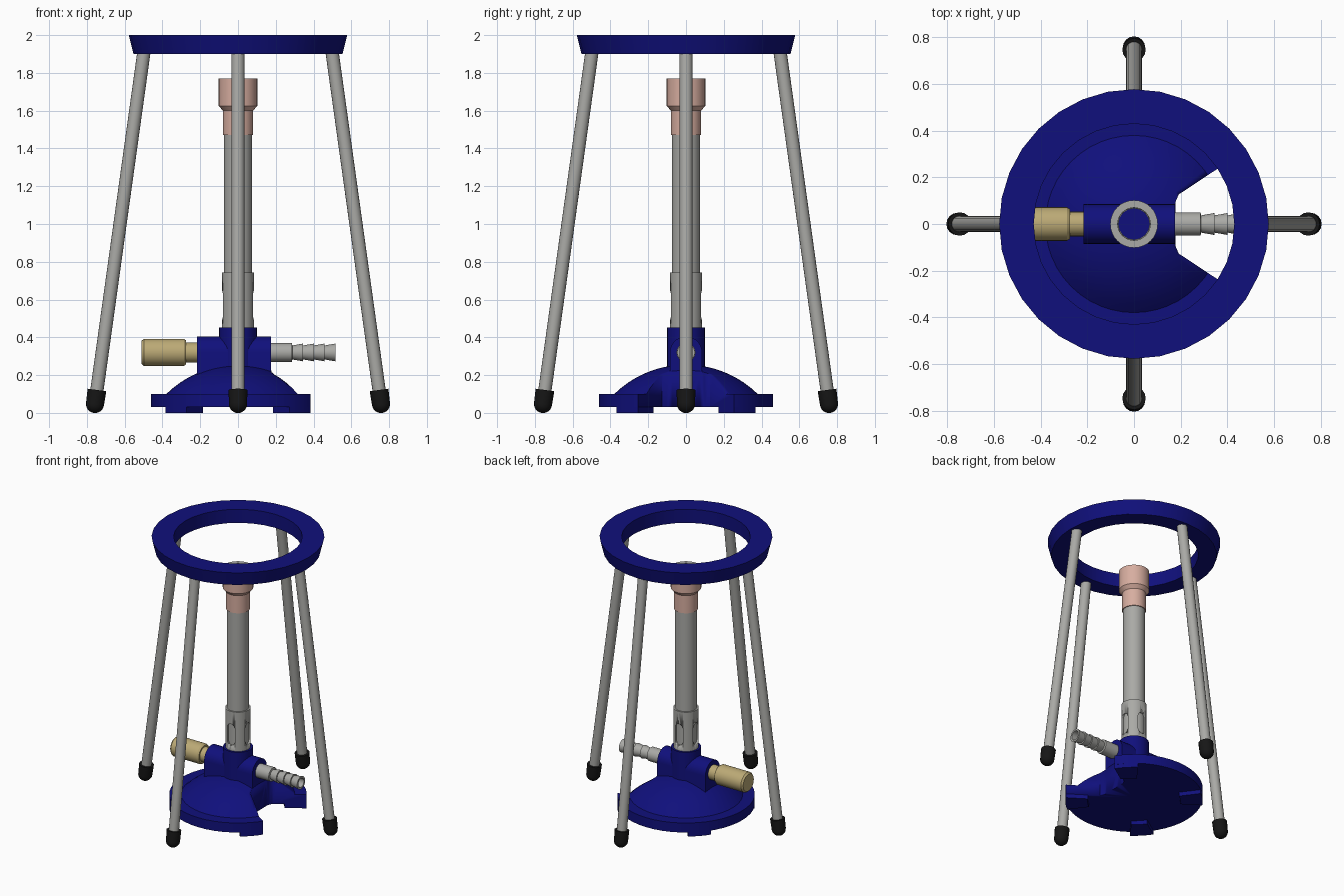
import bpy, bmesh, math
from mathutils import Matrix, Vector

if "Cube" in bpy.data.objects:
    bpy.data.objects.remove(bpy.data.objects["Cube"])


def material(name, rgb):
    m = bpy.data.materials.new(name)
    m.diffuse_color = (*rgb, 1)
    m.use_nodes = True
    m.node_tree.nodes["Principled BSDF"].inputs["Base Color"].default_value = m.diffuse_color
    return m


BLUE = material("navy blue", (0.005, 0.005, 0.2))
GREY = material("steel grey", (0.4, 0.4, 0.38))
PINK = material("copper pink", (0.68, 0.42, 0.35))
TAN = material("brass tan", (0.5, 0.4, 0.18))
BLACK = material("rubber black", (0.008, 0.008, 0.008))


def finish(name, bm, mat, matrix=Matrix()):
    bmesh.ops.remove_doubles(bm, verts=bm.verts, dist=1e-5)
    bmesh.ops.recalc_face_normals(bm, faces=bm.faces)
    bm.transform(matrix)
    me = bpy.data.meshes.new(name)
    bm.to_mesh(me)
    bm.free()
    ob = bpy.data.objects.new(name, me)
    bpy.context.collection.objects.link(ob)
    if mat:
        me.materials.append(mat)
    bpy.ops.object.select_all(action='DESELECT')
    ob.select_set(True)
    bpy.context.view_layer.objects.active = ob
    bpy.ops.object.shade_smooth_by_angle(angle=math.radians(30))
    return ob


def lathe(name, profile, mat, segs=32, matrix=Matrix(), closed=False):
    """Spin (radius, height) points round z."""
    bm = bmesh.new()
    vs = [bm.verts.new((r, 0, z)) for r, z in profile]
    pairs = list(zip(vs, vs[1:])) + ([(vs[-1], vs[0])] if closed else [])
    es = [bm.edges.new(p) for p in pairs]
    bmesh.ops.spin(bm, geom=vs + es, cent=(0, 0, 0), axis=(0, 0, 1),
                   angle=2 * math.pi, steps=segs)
    return finish(name, bm, mat, matrix)


def prism(name, outline, z0, z1, mat, matrix=Matrix()):
    """Extrude an xy outline from z0 to z1."""
    bm = bmesh.new()
    f = bm.faces.new([bm.verts.new((x, y, z0)) for x, y in outline])
    ext = bmesh.ops.extrude_face_region(bm, geom=[f])["geom"]
    bmesh.ops.translate(bm, vec=(0, 0, z1 - z0),
                        verts=[g for g in ext if isinstance(g, bmesh.types.BMVert)])
    return finish(name, bm, mat, matrix)


def cut(ob, cutter):
    cutter.hide_render = True
    cutter.display_type = 'WIRE'
    mod = ob.modifiers.new("cut", 'BOOLEAN')
    mod.operation = 'DIFFERENCE'
    mod.solver = 'EXACT'
    mod.object = cutter


def arc(r, a0, a1, n, cx=0, cy=0):
    return [(cx + r * math.cos(math.radians(a0 + (a1 - a0) * i / n)),
             cy + r * math.sin(math.radians(a0 + (a1 - a0) * i / n))) for i in range(n + 1)]


# Tripod ring
lathe("tripod_ring", [(0.43, 1.9), (0.553, 1.9), (0.578, 2.0), (0.43, 2.0)],
      BLUE, 32, closed=True)

# Splayed tripod legs with round rubber feet
top, low = Vector((0.494, 0, 1.94)), Vector((0.757, 0, 0.047))
length = (top - low).length
tilt = Matrix.Translation(low) @ Vector((0, 0, 1)).rotation_difference(top - low).to_matrix().to_4x4()
foot_profile = arc(0.048, -90, 0, 6) + [(0.05, 0.075), (0, 0.075)]
for i, side in enumerate(("right", "back", "left", "front")):
    m = Matrix.Rotation(i * math.pi / 2, 4, 'Z') @ tilt
    lathe(side + "_leg", [(0, 0.02), (0.035, 0.02), (0.035, length), (0, length)], GREY, 16, m)
    lathe(side + "_rubber_foot", foot_profile, BLACK, 16, m)

# Domed burner base with a wedge notch on the right
R, peak = 0.543, 0.255
dome = [(r, peak - R + math.sqrt(R * R - r * r)) for r in (0.38 * i / 10 for i in range(10, -1, -1))]
base = lathe("burner_base", [(0, 0.03), (0.46, 0.03), (0.46, 0.1)] + dome, BLUE, 48)
notch = prism("notch_cutter", [(0.178, -0.095), (0.192, -0.127), (0.7, -0.463),
                               (0.7, 0.463), (0.192, 0.127), (0.178, 0.095)], -0.1, 0.5, None)
cut(base, notch)

# Four low pads under the base rim
for i, (a, b) in enumerate(((33.5, 53.5), (126.5, 146.5), (213.5, 233.5), (306.5, 326.5))):
    prism(f"base_pad_{i + 1}", arc(0.459, a, b, 4) + arc(0.31, b, a, 4), 0, 0.04, BLUE)

# Valve body: an arched block along x, and the upright hub
along_x = Matrix(((0, 0, 1, 0), (1, 0, 0, 0), (0, 1, 0, 0), (0, 0, 0, 1)))
prism("valve_body", [(0.085, 0.05)] + arc(0.085, 0, 180, 14, 0, 0.32) + [(-0.085, 0.05)],
      -0.217, 0.176, BLUE, along_x)
lathe("hub", [(0, 0.2), (0.1, 0.2), (0.1, 0.453), (0, 0.453)], BLUE)

# Gas inlet with hose barbs and an open end
barb = [(0.05, 0.17), (0.05, 0.285)]
for i in range(4):
    x = 0.288 + i * 0.0568
    barb += [(0.037, x), (0.047, x + 0.0568)]
barb += [(0.033, 0.515), (0.033, 0.25), (0, 0.25)]
axis = Matrix.Translation((0, 0, 0.32)) @ along_x
lathe("hose_barb", barb, GREY, 24, axis)

# Brass valve knob and stem
lathe("valve_knob", [(0, -0.51), (0.062, -0.51), (0.072, -0.498), (0.072, -0.287),
                     (0.064, -0.275), (0, -0.275)], TAN, 32, axis)
lathe("valve_stem", [(0, -0.28), (0.053, -0.28), (0.053, -0.21), (0, -0.21)], TAN, 24, axis)

# Barrel tube
lathe("barrel", [(0.066, 0.45), (0.074, 0.45), (0.074, 1.6), (0.066, 1.6)], GREY, closed=True)

# Air collar with four upright slots
collar = lathe("air_collar", [(0.07, 0.45), (0.085, 0.45), (0.085, 0.742), (0.07, 0.742)],
               GREY, closed=True)
slot = arc(0.03, 0, 180, 8, 0, 0.62) + arc(0.03, 180, 360, 8, 0, 0.52)
for i in range(2):
    cut(collar, prism(f"slot_cutter_{i + 1}", slot, -0.2, 0.2, None,
                      Matrix.Rotation(i * math.pi / 2, 4, 'Z') @ along_x))

# Burner head: pink outside, grey rim and bore
head = lathe("burner_head", [(0.067, 1.47), (0.08, 1.47), (0.08, 1.6), (0.102, 1.625),
                             (0.102, 1.77), (0.07, 1.77)], PINK, closed=True)
head.data.materials.append(GREY)
for p in head.data.polygons:
    if p.center.z > 1.76 or p.center.xy.length < 0.072:
        p.material_index = 1
